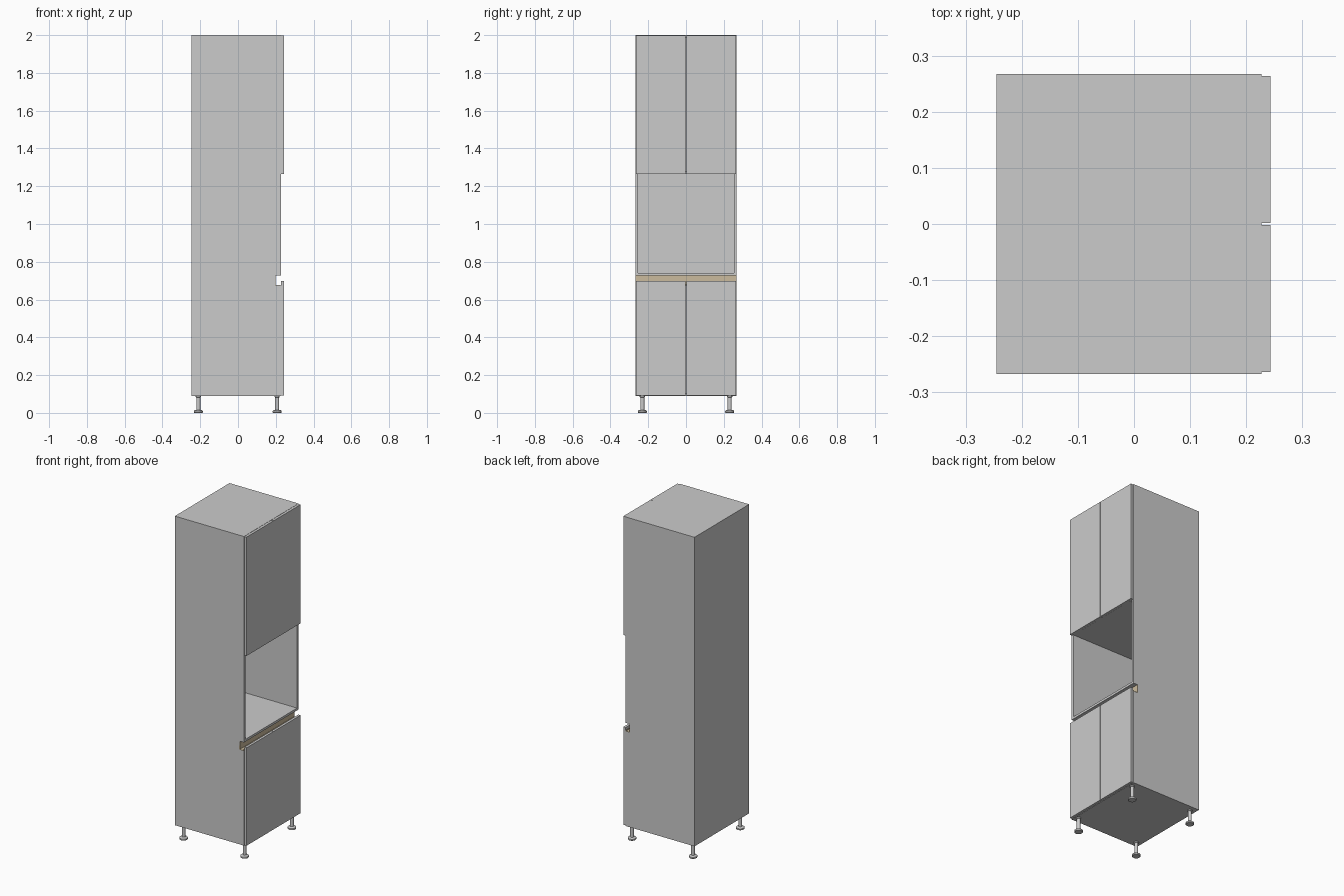
import bpy, bmesh

if "Cube" in bpy.data.objects:
    bpy.data.objects.remove(bpy.data.objects["Cube"])

T = 0.014                      # board thickness
XB, XF, W = -0.245, 0.227, 0.267   # carcass back, carcass front, half width


def finish(name, bm, mat=None):
    bmesh.ops.recalc_face_normals(bm, faces=bm.faces)
    me = bpy.data.meshes.new(name)
    bm.to_mesh(me)
    bm.free()
    ob = bpy.data.objects.new(name, me)
    bpy.context.collection.objects.link(ob)
    if mat:
        me.materials.append(mat)
    return ob


def extrude_y(name, profile, y0, y1, mat=None):
    """Extrude an (x, z) outline from y0 to y1."""
    bm = bmesh.new()
    face = bm.faces.new([bm.verts.new((x, y0, z)) for x, z in profile])
    ext = bmesh.ops.extrude_face_region(bm, geom=[face])
    verts = [g for g in ext['geom'] if isinstance(g, bmesh.types.BMVert)]
    bmesh.ops.translate(bm, verts=verts, vec=(0, y1 - y0, 0))
    return finish(name, bm, mat)


def board(name, x0, x1, y0, y1, z0, z1):
    return extrude_y(name, [(x0, z0), (x1, z0), (x1, z1), (x0, z1)], y0, y1)


def lathe(name, profile, x, y, steps=24):
    """Spin a (radius, z) outline around a vertical axis."""
    bm = bmesh.new()
    vs = [bm.verts.new((r, 0, z)) for r, z in profile]
    es = [bm.edges.new(p) for p in zip(vs, vs[1:])]
    bmesh.ops.spin(bm, geom=vs + es, cent=(0, 0, 0), axis=(0, 0, 1),
                   angle=6.283185307, steps=steps)
    bmesh.ops.remove_doubles(bm, verts=bm.verts, dist=1e-5)
    ob = finish(name, bm)
    ob.location = (x, y, 0)
    bpy.ops.object.select_all(action='DESELECT')
    ob.select_set(True)
    bpy.context.view_layer.objects.active = ob
    bpy.ops.object.shade_smooth_by_angle()


# Side panels with the notch for the finger-grip channel
NX, NZ0, NZ1 = 0.197, 0.675, 0.727
side = [(XB, 0.09 + T), (XF, 0.09 + T), (XF, NZ0), (NX, NZ0), (NX, NZ1),
        (XF, NZ1), (XF, 2 - T), (XB, 2 - T)]
for label, s in (("left", -1), ("right", 1)):
    y0, y1 = sorted((s * W, s * (W - T)))
    extrude_y(f"side_panel_{label}", side, y0, y1)

# Bottom, top, shelves and back
board("bottom_panel", XB, XF, -W, W, 0.09, 0.09 + T)
board("top_panel", XB, XF, -W, W, 2 - T, 2)
inner = W - T
board("niche_floor", XB + 0.004, XF, -inner, inner, NZ1, NZ1 + T)
board("niche_ceiling", XB + 0.004, XF, -inner, inner, 1.265, 1.265 + T)
board("back_panel", XB, XB + 0.004, -inner, inner, 0.09 + T, 2 - T)

# Door pairs
for level, z0, z1 in (("lower", 0.092, 0.697), ("upper", 1.265, 1.999)):
    for label, y0, y1 in (("left", -0.2635, -0.0015), ("right", 0.0015, 0.2635)):
        board(f"{level}_door_{label}", XF + 0.0005, 0.243, y0, y1, z0, z1)

# Tan finger-grip channel above the lower doors
tan = bpy.data.materials.new("tan_metal")
tan.diffuse_color = (0.60, 0.50, 0.34, 1)
tan.use_nodes = True
tan.node_tree.nodes["Principled BSDF"].inputs["Base Color"].default_value = tan.diffuse_color
t = 0.002
extrude_y("grip_channel",
          [(NX - t, NZ0), (XF - 0.001, NZ0), (XF - 0.001, NZ0 + 0.008),
           (XF - 0.001 - t, NZ0 + 0.008), (XF - 0.001 - t, NZ0 + t),
           (NX + t, NZ0 + t), (NX + t, NZ1), (NX - t, NZ1)], -W, W, tan)

# Adjustable feet
foot = [(0, 0), (0.022, 0), (0.024, 0.002), (0.024, 0.010), (0.020, 0.014),
        (0.0105, 0.016), (0.0105, 0.082), (0.014, 0.084), (0.014, 0.09), (0, 0.09)]
for xl, x in (("back", -0.21), ("front", 0.207)):
    for yl, y in (("left", -0.231), ("right", 0.231)):
        lathe(f"foot_{xl}_{yl}", foot, x, y)
